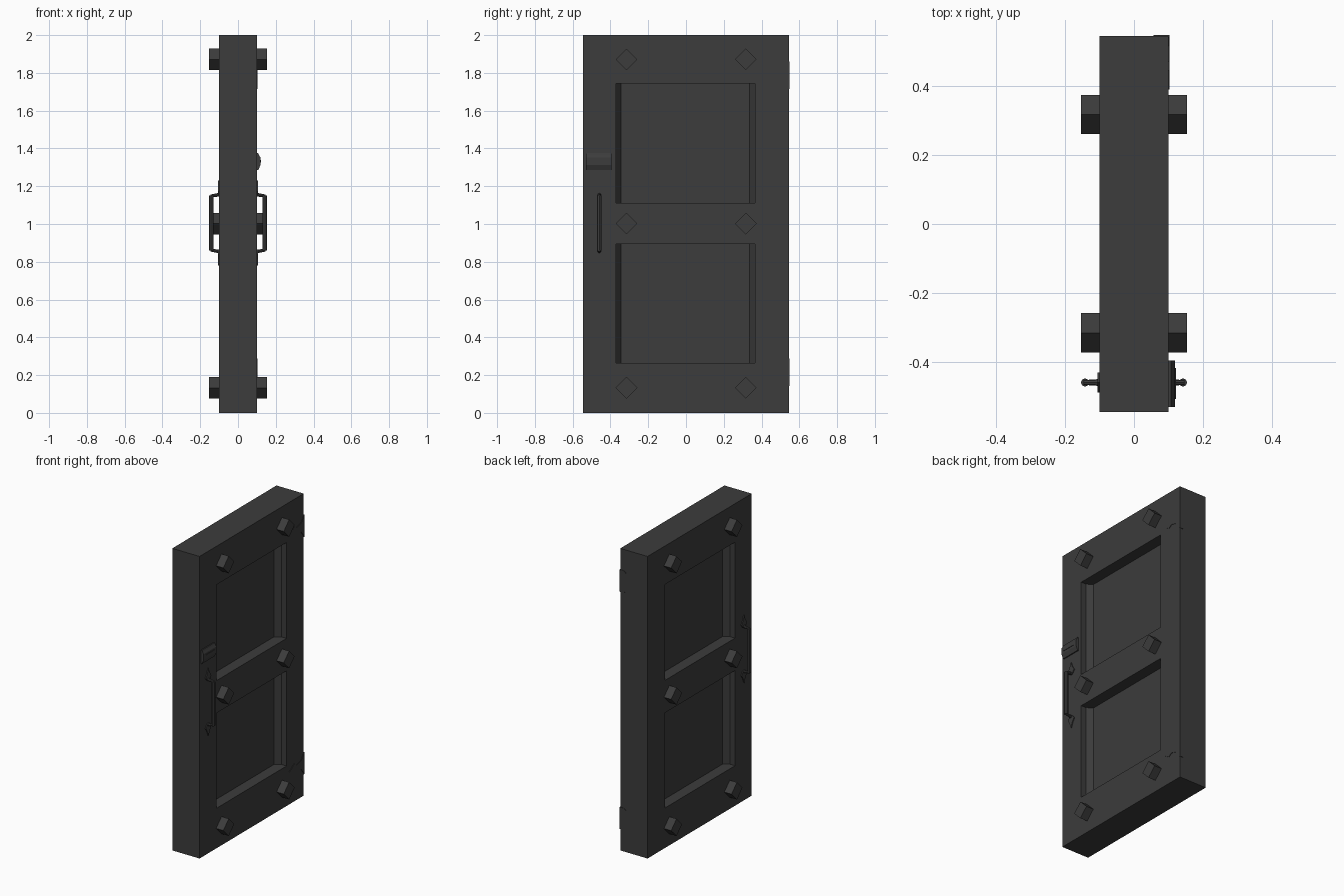
import bpy, bmesh, math
from mathutils import Vector

if "Cube" in bpy.data.objects:
    bpy.data.objects.remove(bpy.data.objects["Cube"])

dark = bpy.data.materials.new("dark_grey")
dark.diffuse_color = (0.045, 0.045, 0.045, 1)
dark.use_nodes = True
dark.node_tree.nodes["Principled BSDF"].inputs["Base Color"].default_value = dark.diffuse_color


def finish(name, bm):
    bmesh.ops.recalc_face_normals(bm, faces=bm.faces)
    me = bpy.data.meshes.new(name)
    bm.to_mesh(me)
    bm.free()
    ob = bpy.data.objects.new(name, me)
    bpy.context.collection.objects.link(ob)
    me.materials.append(dark)
    return ob


def box(name, x0, x1, y0, y1, z0, z1):
    bm = bmesh.new()
    bmesh.ops.create_cube(bm, size=1)
    for v in bm.verts:
        v.co = ((x0 + x1) / 2 + v.co.x * (x1 - x0),
                (y0 + y1) / 2 + v.co.y * (y1 - y0),
                (z0 + z1) / 2 + v.co.z * (z1 - z0))
    return finish(name, bm)


def prism(name, pts, place, vec):
    """Extrude a flat outline; place maps each 2D point into 3D."""
    bm = bmesh.new()
    f = bm.faces.new([bm.verts.new(place(a, b)) for a, b in pts])
    r = bmesh.ops.extrude_face_region(bm, geom=[f])
    verts = [g for g in r["geom"] if isinstance(g, bmesh.types.BMVert)]
    bmesh.ops.translate(bm, vec=Vector(vec), verts=verts)
    return finish(name, bm)


def tube(name, p, q, r1, r2, sides=8):
    p, q = Vector(p), Vector(q)
    bm = bmesh.new()
    bmesh.ops.create_cone(bm, cap_ends=True, segments=sides, radius1=r1,
                          radius2=r2, depth=(q - p).length)
    rot = (q - p).to_track_quat('Z', 'Y')
    for v in bm.verts:
        v.co = rot @ v.co + (p + q) / 2
    return finish(name, bm)


# Door frame: stiles and rails, leaving two openings
Y0, Y1 = -0.37, 0.365
box("lock_stile", -0.1, 0.1, -0.545, Y0, 0, 2)
box("hinge_stile", -0.1, 0.1, Y1, 0.545, 0, 2)
for name, z0, z1 in (("bottom_rail", 0, 0.265), ("middle_rail", 0.895, 1.11),
                     ("top_rail", 1.745, 2)):
    box(name, -0.1, 0.1, Y0, Y1, z0, z1)

# Recessed panels with sloping side mouldings
panel = [(-0.026, Y0 + 0.026), (-0.062, Y0), (0.062, Y0), (0.026, Y0 + 0.026),
         (0.026, Y1 - 0.028), (0.062, Y1), (-0.062, Y1), (-0.026, Y1 - 0.028)]
for name, z0, z1 in (("lower_panel", 0.265, 0.895), ("upper_panel", 1.11, 1.745)):
    prism(name, panel, lambda x, y: (x, y, z0), (0, 0, z1 - z0))

# Square studs set on their corners, through both faces
R = 0.057
for y in (-0.315, 0.317):
    for z in (0.133, 1.002, 1.872):
        for s in (-1, 1):
            prism("stud", [(y - R, z), (y, z - R), (y + R, z), (y, z + R)],
                  lambda a, b: (s * 0.099, a, b), (s * 0.054, 0, 0))

# Pull handles on both faces
HY = -0.459
for s in (-1, 1):
    tube("handle_grip", (s * 0.142, HY, 0.86), (s * 0.142, HY, 1.15), 0.012, 0.012)
    for d in (-1, 1):
        zc = 1.005 + d * 0.15
        tube("handle_arm", (s * 0.099, HY, zc), (s * 0.145, HY, zc - d * 0.006), 0.010, 0.007)
        leaf = [(-0.012, 0), (0.012, 0), (0.029, d * 0.022), (0.013, d * 0.045),
                (0, d * 0.079), (-0.013, d * 0.045), (-0.029, d * 0.022)]
        prism("handle_leaf", leaf,
              lambda a, b: (s * 0.099, HY + a, zc - d * 0.005 + b), (s * 0.007, 0, 0))

# Lock: bevelled plate with a raised bar
lock = [(0.099, 1.285), (0.107, 1.285), (0.112, 1.296), (0.119, 1.312),
        (0.119, 1.352), (0.112, 1.364), (0.107, 1.375), (0.099, 1.375)]
prism("lock_plate", lock, lambda x, z: (x, -0.53, z), (0, 0.135, 0))
box("lock_bar", 0.117, 0.122, -0.507, -0.417, 1.325, 1.34)

# Hinges: edge plate wrapping to a pointed strap
for zc in (0.215, 1.787):
    plate = [(0.057, -0.06), (0.072, -0.073), (0.103, -0.073),
             (0.103, 0.073), (0.072, 0.073), (0.057, 0.06)]
    prism("hinge_plate", plate, lambda x, z: (x, 0.54, zc + z), (0, 0.008, 0))
    strap = [(0.546, -0.07), (0.546, 0.07), (0.515, 0.03), (0.47, 0.018),
             (0.445, 0.035), (0.39, 0), (0.445, -0.035), (0.47, -0.018), (0.515, -0.03)]
    prism("hinge_strap", strap, lambda y, z: (0.099, y, zc + z), (0.004, 0, 0))
